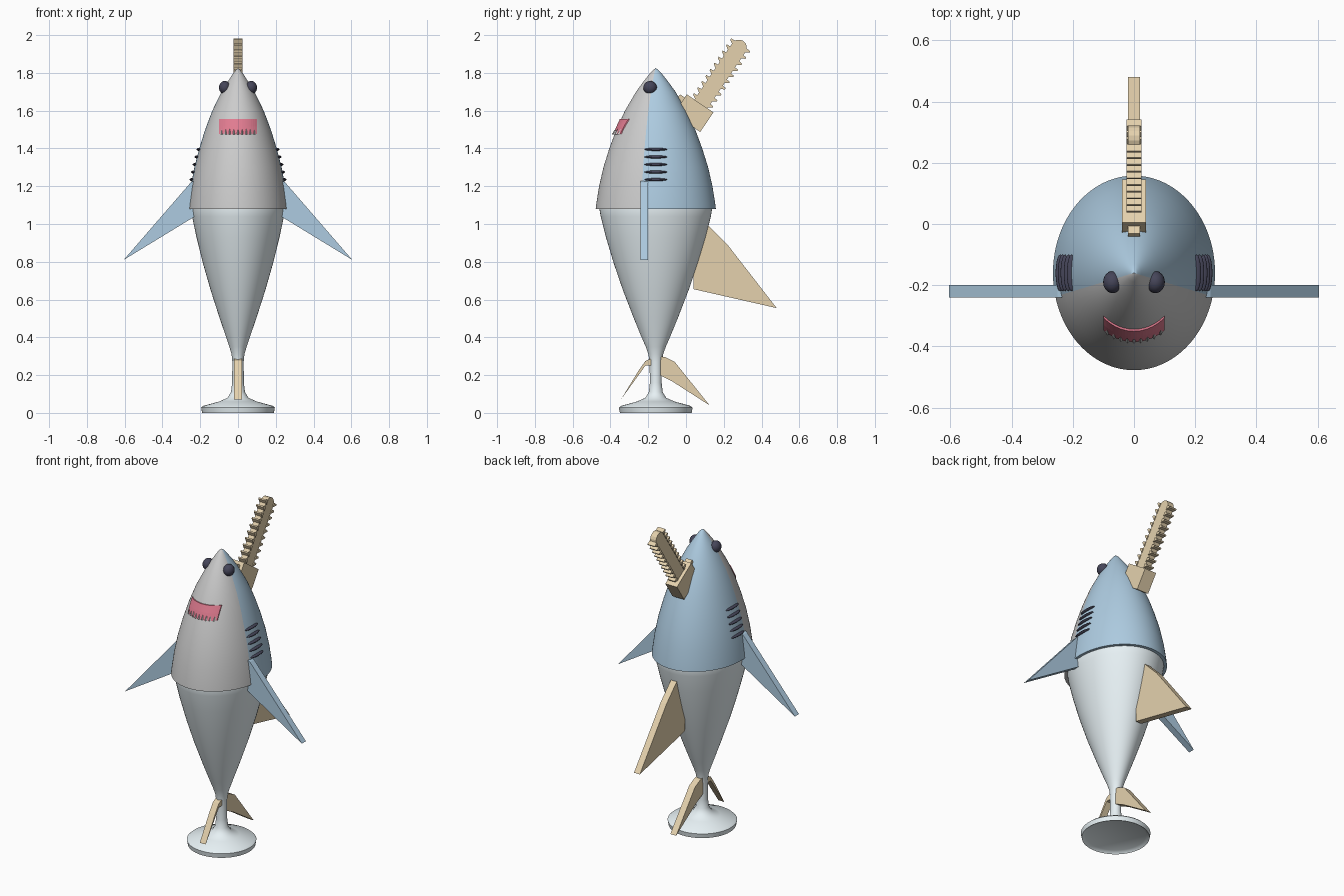
import bpy, bmesh, math
from mathutils import Vector, Matrix

if "Cube" in bpy.data.objects:
    bpy.data.objects.remove(bpy.data.objects["Cube"])

CY = -0.16      # body axis position in y
RATIO = 1.2     # body depth / width


def mat(name, r, g, b):
    m = bpy.data.materials.new(name)
    m.diffuse_color = (r, g, b, 1)
    m.use_nodes = True
    m.node_tree.nodes["Principled BSDF"].inputs["Base Color"].default_value = m.diffuse_color
    return m


BLUE = mat("blue", 0.42, 0.60, 0.75)
GREY = mat("grey", 0.62, 0.62, 0.62)
GLASS = mat("pale_glass", 0.80, 0.88, 0.91)
TAN = mat("tan", 0.78, 0.64, 0.42)
DARK = mat("dark", 0.06, 0.06, 0.10)
RED = mat("red", 0.75, 0.20, 0.28)


def finish(name, bm, material, smooth=False):
    bmesh.ops.recalc_face_normals(bm, faces=bm.faces)
    me = bpy.data.meshes.new(name)
    bm.to_mesh(me)
    bm.free()
    ob = bpy.data.objects.new(name, me)
    bpy.context.collection.objects.link(ob)
    me.materials.append(material)
    if smooth:
        bpy.ops.object.select_all(action='DESELECT')
        ob.select_set(True)
        bpy.context.view_layer.objects.active = ob
        bpy.ops.object.shade_smooth_by_angle(angle=math.radians(40))
    return ob


def lathe(name, profile, material, a0=0, a1=360, n=64):
    """Profile rows are (radius, z, depth ratio)."""
    bm = bmesh.new()
    rows = []
    for r, z, k in profile:
        row = []
        for i in range(n + 1):
            a = math.radians(a0 + (a1 - a0) * i / n)
            row.append(bm.verts.new((r * math.cos(a), CY + k * r * math.sin(a), z)))
        rows.append(row)
    for lo, hi in zip(rows, rows[1:]):
        for i in range(n):
            bm.faces.new((lo[i], lo[i + 1], hi[i + 1], hi[i]))
    bmesh.ops.remove_doubles(bm, verts=bm.verts, dist=0.0002)
    return finish(name, bm, material, True)


def slab(name, pts, plane, lo, hi, material):
    """Outline in the yz or xz plane, extruded along the other axis."""
    bm = bmesh.new()
    def co(p, t):
        return (t, p[0], p[1]) if plane == "yz" else (p[0], t, p[1])
    f = bm.faces.new([bm.verts.new(co(p, lo)) for p in pts])
    ext = bmesh.ops.extrude_face_region(bm, geom=[f])
    vs = [v for v in ext["geom"] if isinstance(v, bmesh.types.BMVert)]
    d = Vector(co((0, 0), hi - lo))
    bmesh.ops.translate(bm, verts=vs, vec=d)
    return finish(name, bm, material)


def ellipsoid(name, loc, scale, material, rot=0):
    bm = bmesh.new()
    m = Matrix.Translation(loc) @ Matrix.Rotation(rot, 4, 'Y') @ Matrix.Diagonal((*scale, 1))
    bmesh.ops.create_uvsphere(bm, u_segments=20, v_segments=12, radius=1, matrix=m)
    return finish(name, bm, material, True)


# Head shell: pale belly half and blue back half
SHELL = [(.265, 1.08), (.262, 1.11), (.25, 1.2), (.231, 1.3), (.205, 1.4), (.174, 1.5),
         (.136, 1.6), (.087, 1.7), (.057, 1.75), (.024, 1.8), (.012, 1.815), (0, 1.825)]


def shell_r(z):
    for (r0, z0), (r1, z1) in zip(SHELL, SHELL[1:]):
        if z0 <= z <= z1:
            return r0 + (r1 - r0) * (z - z0) / (z1 - z0)


prof = [(.238, 1.10, RATIO), (.247, 1.08, RATIO)] + [(r, z, RATIO) for r, z in SHELL]
lathe("head_front", prof, GREY, 194, 346)
lathe("head_back", prof, BLUE, -14, 194)

# Goblet: round foot and stem, oval bowl
lathe("goblet", [(0, .015, 1), (.17, .015, 1), (.185, .005, 1), (.19, 0, 1), (.195, .028, 1),
                 (.185, .037, 1), (.10, .06, 1), (.055, .08, 1), (.037, .11, 1), (.031, .16, 1),
                 (.03, .27, 1.1), (.034, .31, 1.15), (.046, .35, 1.15), (.066, .41, 1.2),
                 (.10, .51, 1.2), (.145, .65, 1.2), (.185, .79, 1.2), (.22, .93, 1.2),
                 (.243, 1.04, 1.2), (.25, 1.09, 1.2), (.235, 1.16, 1.2)], GLASS)

# Side features: pectoral fins, eyes, gill slits
for s, side in ((1, "right"), (-1, "left")):
    slab("pectoral_fin_" + side, [(s * .20, 1.25), (s * .25, 1.22), (s * .605, .81), (s * .22, 1.045)],
         "xz", -.24, -.20, BLUE)
    ellipsoid("eye_" + side, (s * .07, -.19, 1.722), (.031, .036, .035), DARK)
    for i in range(5):
        z = 1.235 + .04 * i
        ellipsoid(f"gill_{side}_{i + 1}", (s * (shell_r(z) - .002), CY, z),
                  (.015, .06, .008), DARK)


# Mouth: curved patch with small teeth along its lower edge
def on_head(x, z, off):
    r = shell_r(z)
    return (x, CY - RATIO * r * math.sqrt(1 - (x / r) ** 2) - off, z)


bm = bmesh.new()
N = 20
cols = []
for i in range(N + 1):
    x = -.1 + .2 * i / N
    lift = .012 * (x / .1) ** 2
    cols.append([bm.verts.new(on_head(x, z, o)) for z, o in
                 ((1.474 + lift * .3, -.01), (1.474 + lift * .3, .007), (1.515, .007),
                  (1.555, .007), (1.555, -.01))])
for a, b in zip(cols, cols[1:]):
    for j in range(4):
        bm.faces.new((a[j], b[j], b[j + 1], a[j + 1]))
for c in (cols[0], cols[-1]):
    bm.faces.new(c)
finish("mouth", bm, RED)

bm = bmesh.new()
for i in range(9):
    x = -.088 + .022 * i
    base = [bm.verts.new(on_head(x + dx, 1.475, o)) for dx, o in
            ((-.008, .004), (.008, .004), (0, .014))]
    tip = bm.verts.new(on_head(x, 1.503, .009))
    bm.faces.new(base)
    for j in range(3):
        bm.faces.new((base[j], base[(j + 1) % 3], tip))
finish("teeth", bm, GREY)

# Dorsal and tail fins
slab("dorsal_fin", [(.04, 1.06), (.11, 1.0), (.22, .89), (.48, .555), (.04, .655)],
     "yz", -.02, .02, TAN)
slab("tail_fin_back", [(-.14, .30), (-.11, .295), (-.06, .27), (.125, .04), (-.07, .165), (-.14, .20)],
     "yz", -.02, .02, TAN)
slab("tail_fin_front", [(-.18, .29), (-.215, .275), (-.25, .225), (-.345, .07), (-.215, .25), (-.18, .25)],
     "yz", -.02, .02, TAN)

# Saw: hilt, toothed blade with rounded tip, all along one slanted axis
D = Vector((.56, .83)).normalized()
P = Vector((D.y, -D.x))
START = Vector((.065, 1.615))


def saw(u, v):
    q = START + D * u + P * v
    return (q.x, q.y)


slab("saw_hilt", [saw(u, v) for u, v in ((.025, -.09), (.025, .08), (-.10, .08), (-.10, -.09))],
     "yz", -.04, .04, TAN)
slab("saw_handle_tab", [saw(u, v) for u, v in ((.005, -.12), (.005, -.08), (-.05, -.08), (-.05, -.12))],
     "yz", -.02, .02, TAN)
L, W = .385, .042
tip = [(L + W * math.sin(math.pi * i / 8), -W * math.cos(math.pi * i / 8)) for i in range(9)]
slab("saw_blade", [saw(u, v) for u, v in [(0, -W)] + tip + [(0, W)]], "yz", -.02, .02, TAN)
for s, side in ((1, "lower"), (-1, "upper")):
    for i in range(10):
        u = .04 + .039 * i
        slab(f"saw_tooth_{side}_{i + 1}",
             [saw(u - .013, s * (W - .006)), saw(u + .013, s * (W - .006)),
              saw(u + .011, s * (W + .020)), saw(u + .003, s * (W + .020))],
             "yz", -.025, .025, TAN)
